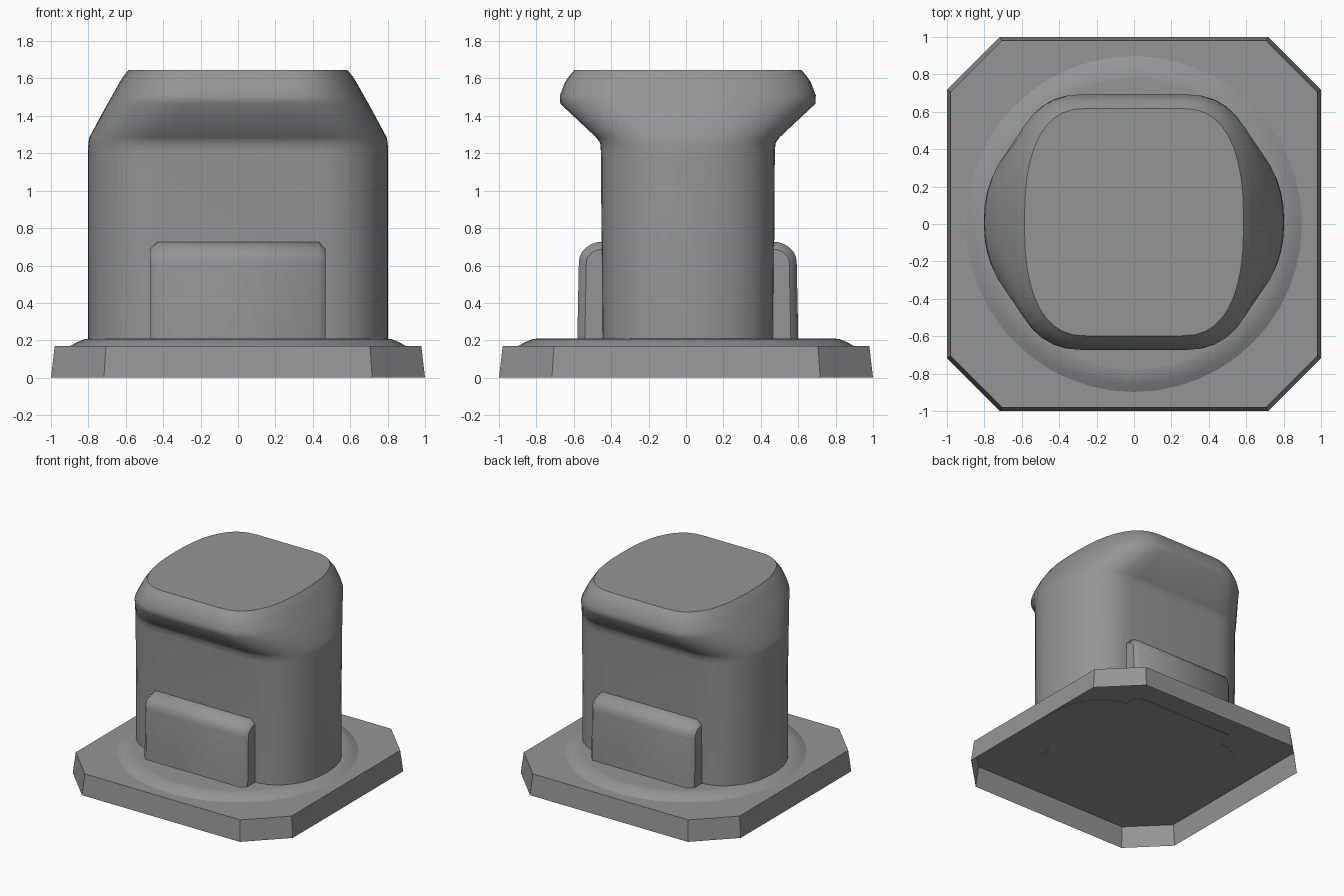
import bpy
import bmesh
import math

cube = bpy.data.objects.get("Cube")
if cube:
    bpy.data.objects.remove(cube, do_unlink=True)

# Single flat colour
grey = bpy.data.materials.new("mid grey")
grey.use_nodes = True
GREY = (0.3, 0.3, 0.3, 1)
grey.diffuse_color = GREY
grey.node_tree.nodes["Principled BSDF"].inputs["Base Color"].default_value = GREY


def loft(name, rings, smooth=True, closed=True):
    """Skin a list of equal-length point loops; caps and undersides stay flat."""
    bm = bmesh.new()
    loops = [[bm.verts.new(p) for p in ring] for ring in rings]
    for low, high in zip(loops, loops[1:]):
        for i in range(len(low)):
            j = (i + 1) % len(low)
            bm.faces.new((low[i], low[j], high[j], high[i])).smooth = smooth
    if closed:
        bm.faces.new(loops[0][::-1])
    bm.faces.new(loops[-1])
    bmesh.ops.recalc_face_normals(bm, faces=bm.faces)
    for face in bm.faces:
        if face.normal.z < -0.9:
            face.smooth = False
    mesh = bpy.data.meshes.new(name)
    bm.to_mesh(mesh)
    bm.free()
    mesh.materials.append(grey)
    obj = bpy.data.objects.new(name, mesh)
    bpy.context.collection.objects.link(obj)


def octagon(half, cut, z):
    pts = [(half, cut), (cut, half), (-cut, half), (-half, cut)]
    return [(x, y, z) for x, y in pts] + [(-x, -y, z) for x, y in pts]


def circle(radius, z, n=48):
    return [(radius * math.cos(math.tau * i / n), radius * math.sin(math.tau * i / n), z)
            for i in range(n)]


def rounded_ring(z, a, b, flat, power, steps=10):
    """Oval with straight front and back runs of half-length flat."""
    quarter = []
    for i in range(steps + 1):
        t = math.pi / 2 * i / steps
        c, s = max(math.cos(t), 0), math.sin(t)
        quarter.append((flat + (a - flat) * c ** (2 / power), b * s ** (2 / power)))
    half = quarter + [(-x, y) for x, y in reversed(quarter)]
    ring = half + [(x, -y) for x, y in reversed(half[1:-1])]
    return [(x, y + 0.01, z) for x, y in ring]


# Hollow chamfered base, open underneath, and the shallow raised disc
loft("base_shell", [octagon(1, 0.717, 0), octagon(0.98, 0.706, 0.17)],
     smooth=False, closed=False)
disc_profile = [(0.9, 0.169), (0.86, 0.19), (0.82, 0.207), (0.78, 0.211)]
loft("raised_disc", [circle(r, z) for r, z in disc_profile])

# Body: z, half width, half depth, half length of straight run, corner fullness
FOOT = 0.166
sections = [
    (FOOT, 0.803, 0.458, 0.42, 2.2), (1.21, 0.803, 0.465, 0.42, 2.2),
    (1.255, 0.8, 0.469, 0.42, 2.2), (1.285, 0.795, 0.49, 0.4, 2.25),
    (1.465, 0.698, 0.682, 0.28, 2.35), (1.51, 0.672, 0.684, 0.27, 2.35),
    (1.58, 0.633, 0.657, 0.26, 2.4), (1.61, 0.614, 0.637, 0.255, 2.4),
    (1.645, 0.586, 0.608, 0.25, 2.5),
]
loft("body", [rounded_ring(*s) for s in sections])


# Side pads: rounded-top profile with bevelled ends
def pad_ring(x, inset, depth, side):
    across, up = 0.13 - inset, 0.11 - inset
    outer, top = depth - inset, 0.728 - inset
    pts = [(0.3, FOOT), (outer + 0.002, FOOT)]
    for i in range(7):
        t = math.pi / 2 * i / 6
        pts.append((outer - 0.007 + across * (math.cos(t) - 1), top + up * (math.sin(t) - 1)))
    pts.append((0.3, top))
    return [(x, side * y, z) for y, z in pts]


for name, side, depth in (("front_pad", -1, 0.58), ("back_pad", 1, 0.599)):
    loft(name, [pad_ring(x, inset, depth, side) for x, inset in
                ((-0.47, 0.04), (-0.43, 0), (0.43, 0), (0.467, 0.04))])
